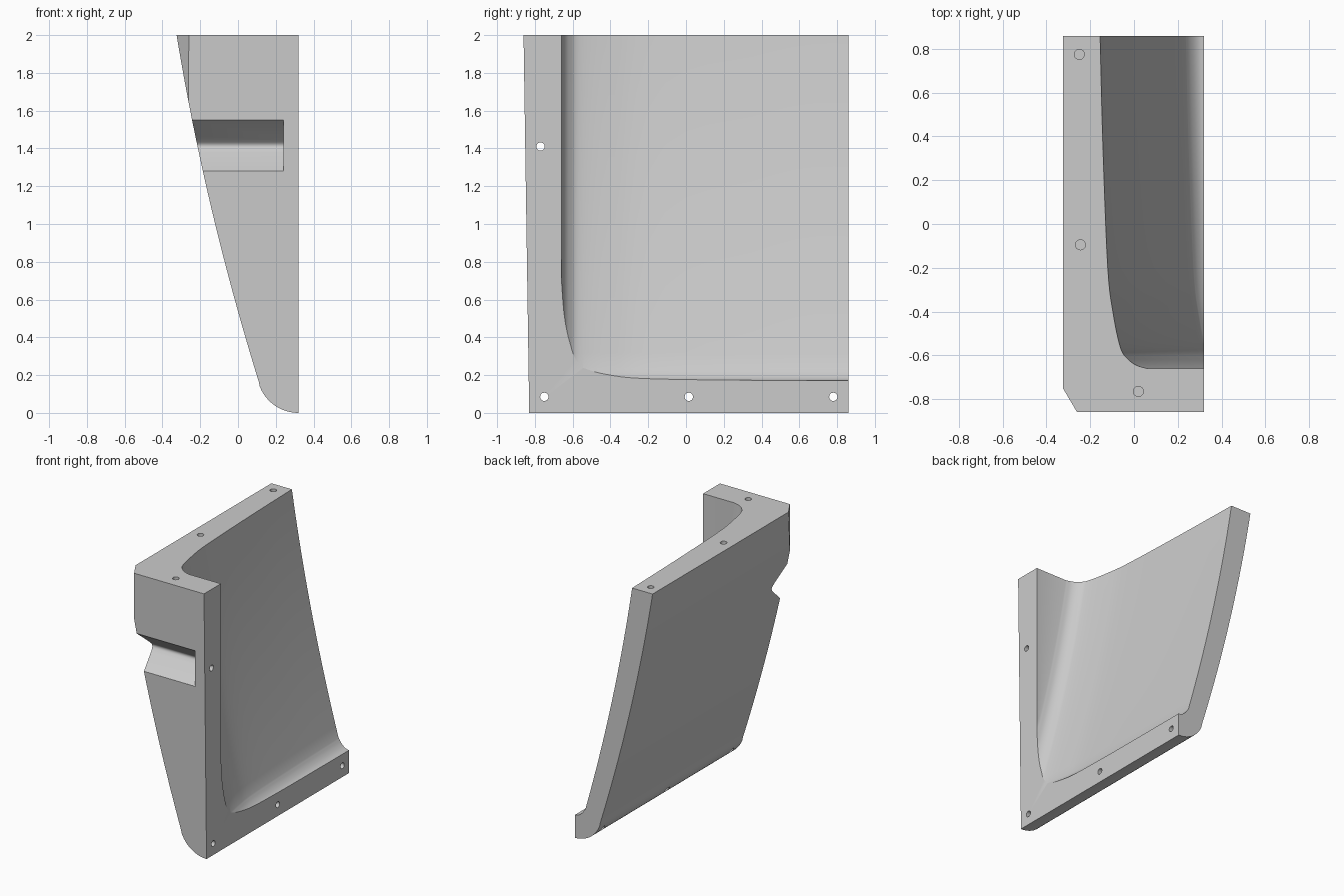
import bpy, bmesh, math
from mathutils import Vector

if "Cube" in bpy.data.objects:
    bpy.data.objects.remove(bpy.data.objects["Cube"], do_unlink=True)

grey = bpy.data.materials.new("Plain Grey")
grey.use_nodes = True
colour = (0.6, 0.6, 0.6, 1)
grey.diffuse_color = colour
grey.node_tree.nodes["Principled BSDF"].inputs["Base Color"].default_value = colour


def skin_x(z):
    """Outer skin position at a height: a gently bowed slope."""
    return 0.162 - 0.3225 * z + 0.0395 * z * z


def loft(name, loops):
    """Closed solid through loops of equal length."""
    bm = bmesh.new()
    rings = [[bm.verts.new(p) for p in loop] for loop in loops]
    for a, b in zip(rings, rings[1:]):
        for i in range(len(a)):
            j = (i + 1) % len(a)
            bm.faces.new((a[i], a[j], b[j], b[i]))
    bm.faces.new(rings[0])
    bm.faces.new(rings[-1])
    bmesh.ops.recalc_face_normals(bm, faces=bm.faces)
    mesh = bpy.data.meshes.new(name)
    bm.to_mesh(mesh)
    bm.free()
    obj = bpy.data.objects.new(name, mesh)
    bpy.context.collection.objects.link(obj)
    mesh.materials.append(grey)
    return obj


def cylinder(name, start, axis, length, radius):
    """Round cutter running from start along axis."""
    start, axis = Vector(start), Vector(axis)
    u = axis.orthogonal().normalized()
    v = axis.cross(u)
    ring = [start + radius * (u * math.cos(t) + v * math.sin(t))
            for t in (math.tau * i / 24 for i in range(24))]
    return loft(name, [ring, [p + axis * length for p in ring]])


def smooth_path(points, steps):
    """Catmull-Rom curve through 2D points."""
    pts = [Vector(p) for p in points]
    pts = [2 * pts[0] - pts[1]] + pts + [2 * pts[-1] - pts[-2]]
    out = []
    for a, b, c, d in zip(pts, pts[1:], pts[2:], pts[3:]):
        for k in range(steps):
            t = k / steps
            out.append(0.5 * (2 * b + (c - a) * t + (2 * a - 5 * b + 4 * c - d) * t ** 2
                              + (3 * b - a - 3 * c + d) * t ** 3))
    return out + [pts[-2]]


def cut(target, cutter):
    mod = target.modifiers.new("Cut", 'BOOLEAN')
    mod.operation = 'DIFFERENCE'
    mod.solver = 'EXACT'
    mod.object = cutter
    bpy.context.view_layer.objects.active = target
    bpy.ops.object.modifier_apply(modifier=mod.name)
    bpy.data.objects.remove(cutter, do_unlink=True)


# Body: bowed side profile with a rounded toe, leaning front face
EDGE, BACK, TOE = 0.32, 0.86, 0.22
profile = [(skin_x(z), z) for z in (2 - 1.84 * i / 24 for i in range(25))]
for i in range(1, 15):
    a = math.radians(196 + 74 * i / 14)
    profile.append((EDGE + TOE * math.cos(a), TOE + TOE * math.sin(a)))
profile.append((EDGE, 2))
body = loft("corner_panel", [[(x, -0.83 - 0.015 * z, z) for x, z in profile],
                             [(x, BACK, z) for x, z in profile]])

# Cavity: wall outline swept down the slope and flaring into the floor
outline = smooth_path([(-0.158, 1.0), (-0.155, 0.86), (-0.142, 0.35), (-0.12, -0.2),
                       (-0.095, -0.41), (-0.062, -0.565), (-0.03, -0.615),
                       (0.01, -0.645), (0.06, -0.66)], 5)
slope = [(0.94 * (skin_x(z) - skin_x(2)), z) for z in (2.1 - 1.86 * i / 24 for i in range(25))]
flare = smooth_path([slope[-1], (0.41, 0.207), (0.44, 0.181), (0.475, 0.171), (0.56, 0.168)], 4)
sweep = slope + [tuple(p) for p in flare[1:]]
far = [(2, -0.66), (2, 1.0)]
cut(body, loft("cavity_cutter", [[(x + s, y, z) for x, y in outline] + [(x, y, z) for x, y in far]
                                 for s, z in sweep]))

# Chamfered outer corner
chamfer = [(-0.455, -0.53), (-0.13, -1.08), (-0.6, -1.08)]
cut(body, loft("chamfer_cutter", [[(x, y, z) for x, y in chamfer] for z in (-1, 3)]))

# Wedge notch with a rounded root across the front
root = smooth_path([(-0.73, 1.445), (-0.712, 1.425), (-0.711, 1.405), (-0.73, 1.38)], 4)
notch = [(-1.0, 1.28), (-1.0, 1.55), (-0.853, 1.55)] + [tuple(p) for p in root] + [(-0.849, 1.28)]
cut(body, loft("notch_cutter", [[(x, y, z) for y, z in notch] for x in (-1, 0.24)]))

# Screw holes through the open edge and blind holes in the top
for y in (-0.75, 0.015, 0.78):
    cut(body, cylinder("toe_hole", (1, y, 0.085), (-1, 0, 0), 2, 0.022))
cut(body, cylinder("edge_hole", (1, -0.77, 1.41), (-1, 0, 0), 0.9, 0.022))
for x, y in ((-0.25, 0.775), (-0.245, -0.095), (0.02, -0.765)):
    cut(body, cylinder("top_hole", (x, y, 2.1), (0, 0, -1), 0.25, 0.023))

bpy.ops.object.select_all(action='DESELECT')
body.select_set(True)
bpy.context.view_layer.objects.active = body
bpy.ops.object.shade_smooth_by_angle(angle=math.radians(25))
